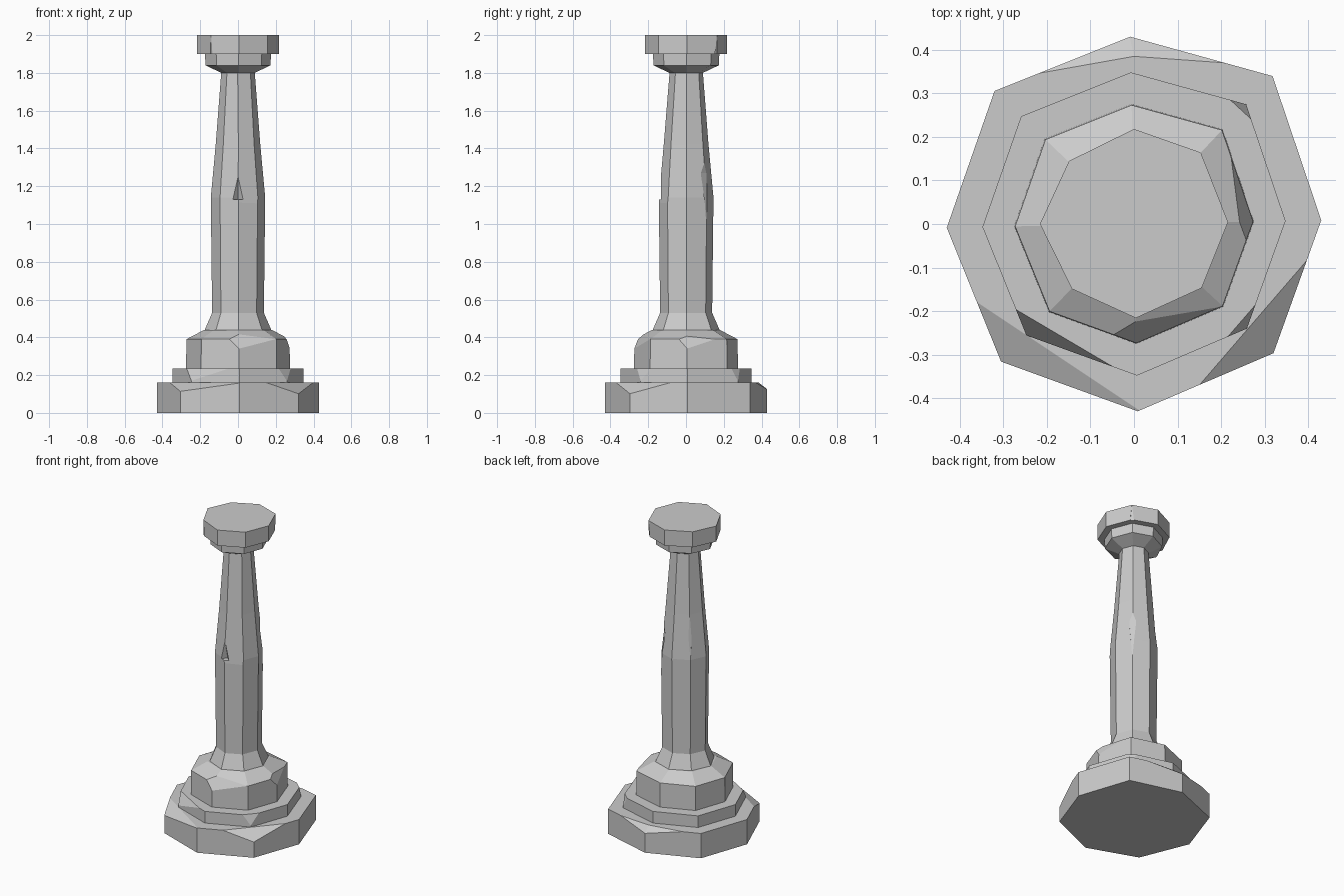
import bpy, bmesh
from mathutils import Vector

if "Cube" in bpy.data.objects:
    bpy.data.objects.remove(bpy.data.objects["Cube"])

# Slightly worn octagon shared by every ring
WORN = [(1, .02), (.74, .79), (-.02, 1), (-.745, .71),
        (-1, -.02), (-.71, -.735), (.02, -1), (.745, -.69)]
TRIM = [(1, .02), (.71, .76), (0, 1.01), (-.69, .67),
        (-1, 0), (-.66, -.69), (.02, -1), (.72, -.68)]


def part(name, profile, outline=WORN, chips=()):
    """Stack octagonal rings (z, radius), then slice off chips given as 3-point planes."""
    bm = bmesh.new()
    rings = [[bm.verts.new((x * r, y * r, z)) for x, y in outline] for z, r in profile]
    bm.faces.new(rings[0][::-1])
    bm.faces.new(rings[-1])
    for a, b in zip(rings, rings[1:]):
        for i in range(8):
            j = (i + 1) % 8
            bm.faces.new((a[i], a[j], b[j], b[i]))
    centre = Vector((0, 0, (profile[0][0] + profile[-1][0]) / 2))
    for chip in chips:
        p, q, s = map(Vector, chip)
        n = (q - p).cross(s - p).normalized()
        if n.dot(p - centre) < 0:
            n = -n
        bmesh.ops.bisect_plane(bm, geom=bm.verts[:] + bm.edges[:] + bm.faces[:],
                               plane_co=p, plane_no=n, clear_outer=True)
        bmesh.ops.holes_fill(bm, edges=[e for e in bm.edges if e.is_boundary], sides=0)
    bmesh.ops.recalc_face_normals(bm, faces=bm.faces[:])
    me = bpy.data.meshes.new(name)
    bm.to_mesh(me)
    bm.free()
    ob = bpy.data.objects.new(name, me)
    bpy.context.collection.objects.link(ob)
    return ob


def notch(target, loc, size, half=False):
    """Cut a pointed gouge (diamond, or flat-bottomed when half) from a part."""
    bm = bmesh.new()
    if half:
        bmesh.ops.create_cone(bm, cap_ends=True, segments=4, radius1=1, radius2=0, depth=2)
    else:
        bmesh.ops.create_uvsphere(bm, u_segments=4, v_segments=2, radius=1)
    for v in bm.verts:
        v.co = Vector(a * b for a, b in zip(v.co, size)) + Vector(loc)
    me = bpy.data.meshes.new("notch_cutter")
    bm.to_mesh(me)
    bm.free()
    cutter = bpy.data.objects.new("notch_cutter", me)
    bpy.context.collection.objects.link(cutter)
    cutter.hide_render = True
    cutter.hide_set(True)
    mod = target.modifiers.new("notch", 'BOOLEAN')
    mod.operation = 'DIFFERENCE'
    mod.solver = 'EXACT'
    mod.object = cutter


# Stepped base with broken edges
part("plinth", [(0, .43), (.16, .43)], chips=[
    ((-.225, .345, .16), (0, .385, .16), (-.01, .43, .125)),
    ((0, .385, .16), (.21, .37, .16), (-.01, .43, .125)),
    ((-.36, -.18, .16), (-.03, -.40, .16), (-.21, -.345, .13)),
    ((.15, -.37, .16), (.4, -.08, .16), (.32, -.3, .10))])
part("step", [(.15, .348), (.235, .348)], chips=[
    ((.21, .295, .235), (.275, .235, .235), (.257, .275, .17)),
    ((.21, -.265, .235), (.275, -.19, .235), (.259, -.24, .17)),
    ((-.265, -.2, .235), (-.07, -.315, .235), (-.247, -.256, .17))])
part("drum", [(.23, .275), (.39, .273), (.44, .178)], chips=[
    ((-.05, -.255, .39), (.2, -.19, .39), (0, -.275, .34)),
    ((.26, -.05, .39), (.22, .17, .39), (.275, 0, .34))])
part("shaft_foot", [(.435, .178), (.53, .137)], TRIM)

# Tapered shaft with gouges
shaft = part("shaft", [(.53, .137), (1.14, .144), (1.42, .118), (1.81, .088)], TRIM,
             chips=[((0, -.117, 1.44), (.084, -.08, 1.42), (.035, -.07, 1.8))])
notch(shaft, (0, -.14, 1.205), (.036, .036, .075), half=True)
notch(shaft, (.103, .108, 1.27), (.03, .03, .26))
notch(shaft, (-.096, .092, 1.4), (.026, .026, .27))

# Capital
part("capital_neck", [(1.8, .088), (1.84, .172), (1.905, .175)], TRIM)
capital = part("capital", [(1.9, .216), (2, .216)], TRIM)
notch(capital, (-.143, -.149, 1.95), (.012, .012, .055), half=True)
notch(capital, (.153, .164, 1.95), (.016, .016, .055), half=True)
